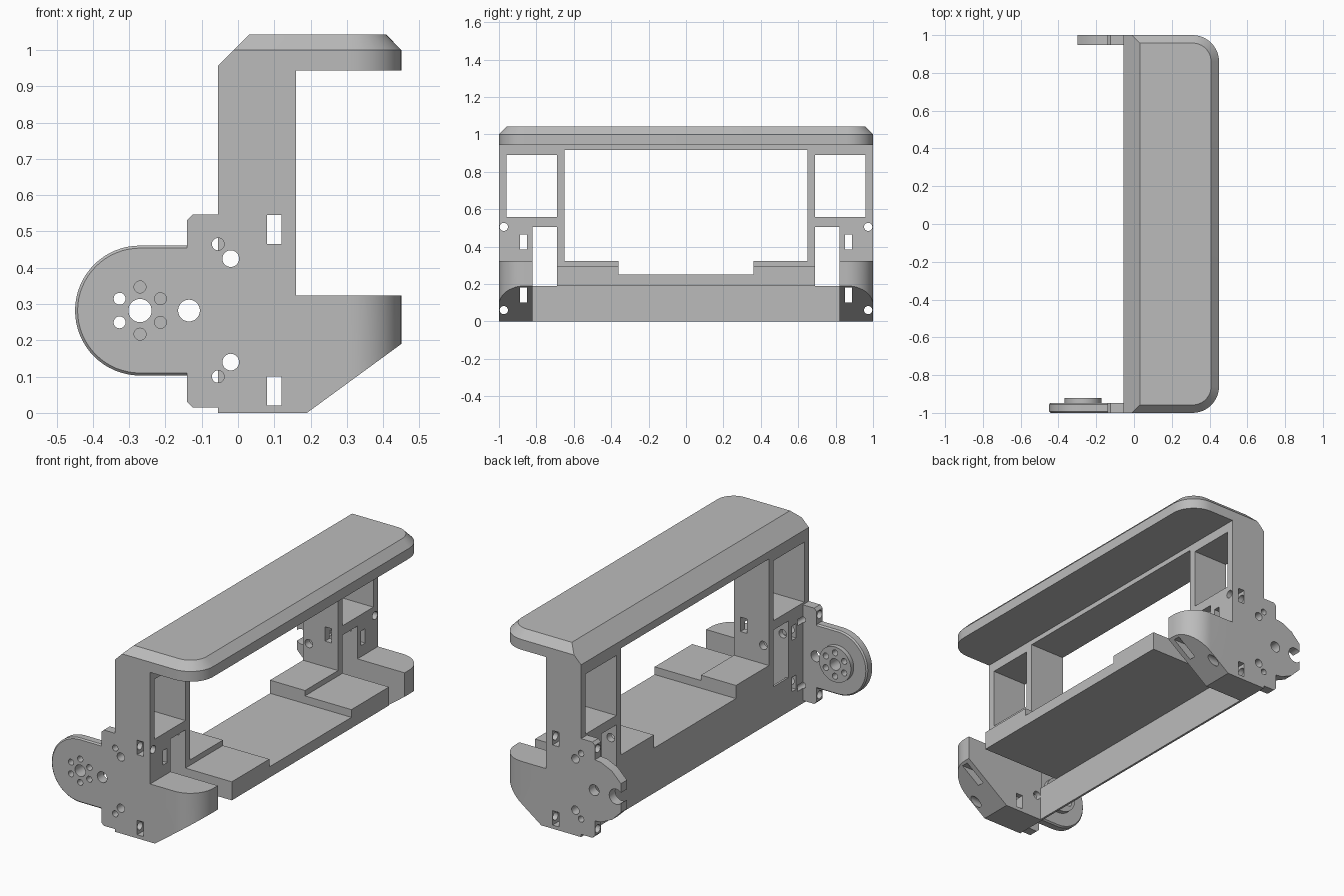
import bpy, bmesh
from math import pi, sin, cos
from mathutils import Vector

if "Cube" in bpy.data.objects:
    bpy.data.objects.remove(bpy.data.objects["Cube"], do_unlink=True)

grey = bpy.data.materials.new("plain grey")
grey.use_nodes = True
colour = (0.5, 0.5, 0.5, 1)
grey.diffuse_color = colour
grey.node_tree.nodes["Principled BSDF"].inputs["Base Color"].default_value = colour


def hull(name, points, cuts=()):
    """Convex solid from points, trimmed by planes (point, normal)."""
    bm = bmesh.new()
    for p in points:
        bm.verts.new(p)
    bmesh.ops.convex_hull(bm, input=bm.verts)
    loose = [v for v in bm.verts if not v.link_faces]
    bmesh.ops.delete(bm, geom=loose, context='VERTS')
    bmesh.ops.dissolve_limit(bm, angle_limit=0.01, verts=bm.verts, edges=bm.edges)
    for co, no in cuts:
        res = bmesh.ops.bisect_plane(bm, geom=bm.verts[:] + bm.edges[:] + bm.faces[:],
                                     plane_co=co, plane_no=no, clear_outer=True)
        edges = [e for e in res["geom_cut"] if isinstance(e, bmesh.types.BMEdge)]
        bmesh.ops.contextual_create(bm, geom=edges)
    bmesh.ops.recalc_face_normals(bm, faces=bm.faces)
    mesh = bpy.data.meshes.new(name)
    bm.to_mesh(mesh)
    bm.free()
    mesh.materials.append(grey)
    obj = bpy.data.objects.new(name, mesh)
    bpy.context.scene.collection.objects.link(obj)
    return obj


def box(name, xs, ys, zs):
    return hull(name, [(x, y, z) for x in xs for y in ys for z in zs])


def plate(name, outline, ys):
    return hull(name, [(x, y, z) for x, z in outline for y in ys])


def circle(cx, cz, r, n=32):
    return [(cx + r * cos(2 * pi * i / n), cz + r * sin(2 * pi * i / n)) for i in range(n)]


def corner(cx, cy, r, sy, n=12):
    return [(cx + r * cos(pi / 2 * i / n), sy * (cy + r * sin(pi / 2 * i / n)))
            for i in range(n + 1)]


# Main frame block with the windows cut later
frame = box("frame", (-.055, .16), (-1, 1), (0, .95))
adds, cutters = [], []

# Rounded, chamfered top handle
pts = []
for z, d in ((.943, 0), (1.0, 0), (1.043, .042)):
    for s in (-1, 1):
        pts += [(x, y, z) for x, y in corner(.31, .86, .14 - d, s)]
        pts.append((-.055, s * (1 - d), z))
adds.append(hull("handle_top", pts, [(Vector((-.055, 0, .957)), Vector((-1, 0, 1)))]))

# Tray shelf
adds.append(box("shelf", (-.05, .445), (-.69, .69), (.19, .293)))

hub_x, hub_z = -.27, .282
for s in (-1, 1):
    def span(a, b):
        return (s * a, s * b)

    # Rounded foot with sloping underside
    base = corner(.31, .86, .14, s) + [(0, s), (0, s * .82), (.45, s * .82)]
    adds.append(hull("foot", [(x, y, z) for x, y in base for z in (0, .323)],
                     [(Vector((.19, 0, 0)), Vector((.19, 0, -.26)))]))
    # Mounting tab
    tab = [(-.14, .03), (-.125, .015), (-.03, .015), (-.03, .547), (-.125, .547), (-.14, .532)]
    adds.append(plate("tab", tab, span(.947, 1)))

    # Windows, slot and hollow of each end post
    cutters += [
        box("post_window", (-1, 1), span(.69, .96), (.557, .89)),
        box("post_slot", (-1, 1), span(.69, .82), (.19, .505)),
        box("high_side_slot", (.08, .12), span(.6, 1.1), (.465, .545)),
        box("low_side_slot", (.08, .12), span(.8, 1.1), (.02, .1)),
        plate("high_side_hole", circle(-.02, .425, .023), span(.6, 1.1)),
        plate("low_side_hole", circle(-.02, .14, .023), span(.81, 1.1)),
        plate("hub_side_hole", circle(-.135, hub_z, .03), span(.9, 1.1)),
    ]
    for z in (.1, .465):
        cutters.append(plate("small_hole", circle(-.055, z, .017, 20), span(.9, 1.1)))
    for z in (.06, .505):
        cutters.append(hull("end_hole", [(x, y, w) for y, w in circle(s * .974, z, .022)
                                         for x in (-1, 1)]))
    for z in (.1, .385):
        cutters.append(box("end_slot", (-1, 1), span(.85, .888), (z, z + .08)))

# Front hub plate with bevelled rim and inner boss
rim = []
for y, r in ((-1, .172), (-.993, .179), (-.955, .179), (-.947, .172)):
    rim += [(x, y, z) for x, z in circle(hub_x, hub_z, r, 64)]
    rim += [(-.1, y, hub_z + r), (-.1, y, hub_z - r)]
adds.append(hull("hub_plate", rim))
adds.append(plate("hub_boss", circle(hub_x, hub_z, .098, 48), (-.96, -.922)))
cutters.append(plate("hub_hole", circle(hub_x, hub_z, .032), (-1.1, -.9)))
for i in range(6):
    a = pi / 2 + i * pi / 3
    cutters.append(plate("bolt_hole", circle(hub_x + .065 * cos(a), hub_z + .065 * sin(a),
                                             .0165, 20), (-1.1, -.9)))

# Back plate with an open notch
half = [(-.3, .08), (-.245, .135), (-.18, .165), (-.1, .175)]
adds.append(plate("back_plate", [(x, hub_z + s * h) for x, h in half for s in (-1, 1)],
                  (.947, 1)))
cutters.append(plate("notch", circle(hub_x, hub_z, .042), (.9, 1.1)))

# Centre opening, shelf channel and hollow underside
cutters += [
    box("centre_opening", (-1, 1), (-.65, .65), (.323, .915)),
    box("channel", (-1, 1), (-.36, .36), (.25, .6)),
    box("underside", (-.043, 1), (-.82, .82), (-.2, .19)),
]

# Merge the parts, then cut the openings
for group, operation in ((adds, 'UNION'), (cutters, 'DIFFERENCE')):
    for part in group:
        part.hide_render = True
        mod = frame.modifiers.new(part.name, 'BOOLEAN')
        mod.operation = operation
        mod.solver = 'EXACT'
        mod.object = part
bpy.context.view_layer.update()
deps = bpy.context.evaluated_depsgraph_get()
result = bpy.data.meshes.new_from_object(frame.evaluated_get(deps))
frame.modifiers.clear()
frame.data = result
for part in adds + cutters:
    bpy.data.objects.remove(part, do_unlink=True)
result.materials.clear()
result.materials.append(grey)
for poly in result.polygons:
    poly.material_index = 0

for obj in bpy.context.selected_objects:
    obj.select_set(False)
frame.select_set(True)
bpy.context.view_layer.objects.active = frame
bpy.ops.object.shade_smooth_by_angle(angle=pi / 7)
